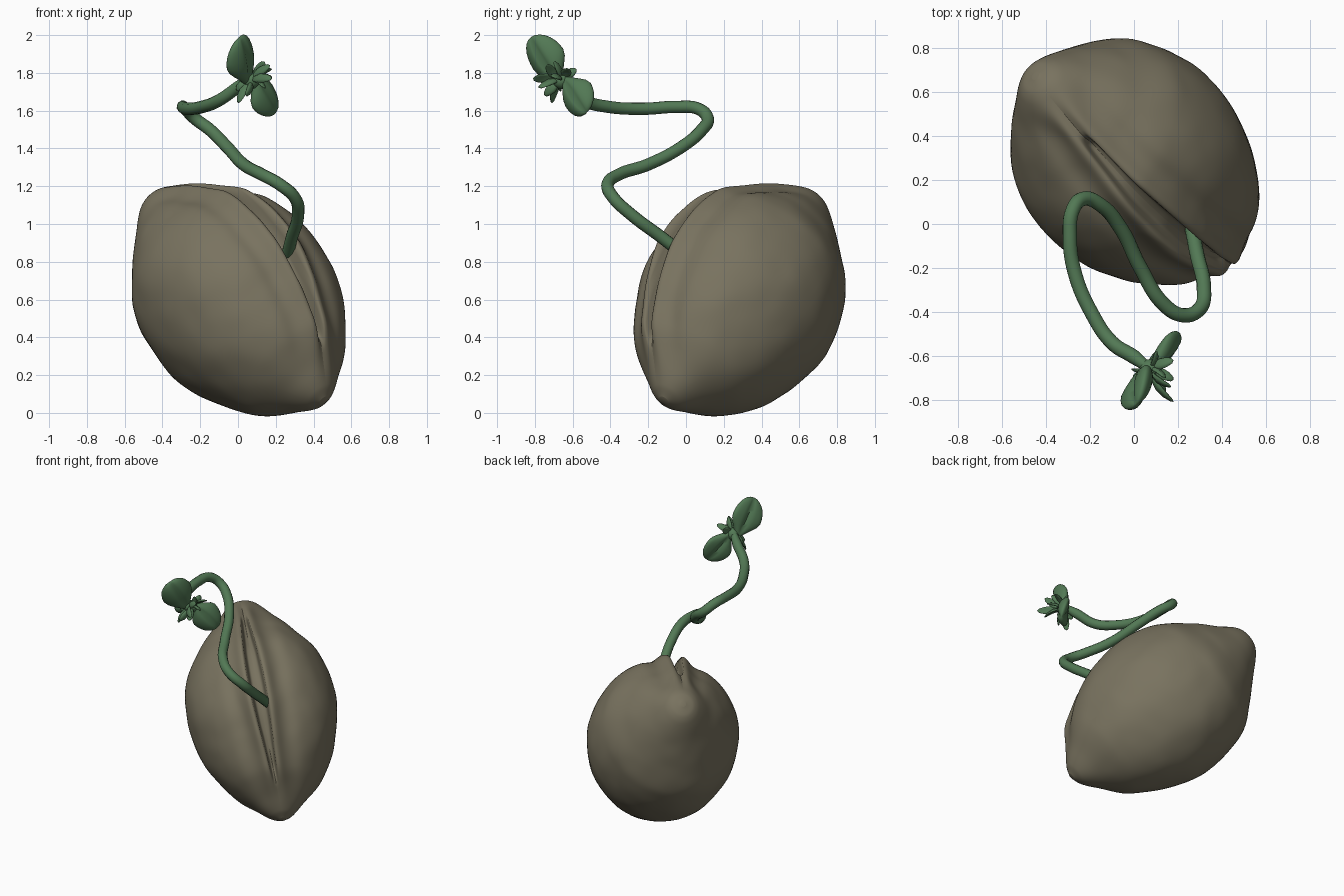
import bpy, bmesh, math, random
from mathutils import Vector, noise

if "Cube" in bpy.data.objects:
    bpy.data.objects.remove(bpy.data.objects["Cube"])
random.seed(4)


def material(name, rgb):
    m = bpy.data.materials.new(name)
    m.use_nodes = True
    m.diffuse_color = (*rgb, 1)
    m.node_tree.nodes["Principled BSDF"].inputs["Base Color"].default_value = (*rgb, 1)
    return m


husk = material("husk brown", (0.19, 0.17, 0.115))
green = material("sprout green", (0.085, 0.19, 0.09))


def add_object(name, bm, mat, angle=60):
    bmesh.ops.recalc_face_normals(bm, faces=bm.faces)
    mesh = bpy.data.meshes.new(name)
    bm.to_mesh(mesh)
    bm.free()
    mesh.materials.append(mat)
    ob = bpy.data.objects.new(name, mesh)
    bpy.context.collection.objects.link(ob)
    bpy.ops.object.select_all(action="DESELECT")
    ob.select_set(True)
    bpy.context.view_layer.objects.active = ob
    bpy.ops.object.shade_smooth_by_angle(angle=math.radians(angle))
    return ob


def interpolate(profile, s):
    """Smooth (Catmull-Rom) lookup in a list of (position, value) pairs."""
    for i in range(len(profile) - 1):
        (x0, y0), (x1, y1) = profile[i], profile[i + 1]
        if s <= x1:
            break
    t = (s - x0) / (x1 - x0)

    def slope(j):
        a, b = profile[max(j - 1, 0)], profile[min(j + 1, len(profile) - 1)]
        return (b[1] - a[1]) / (b[0] - a[0])

    m0, m1 = slope(i) * (x1 - x0), slope(i + 1) * (x1 - x0)
    return ((2*t**3 - 3*t**2 + 1) * y0 + (t**3 - 2*t**2 + t) * m0
            + (3*t**2 - 2*t**3) * y1 + (t**3 - t**2) * m1)


def smooth(a, b, x):
    t = min(max((x - a) / (b - a), 0), 1)
    return t * t * (3 - 2 * t)


# Seed frame: long axis, slit direction, sideways
centre = Vector((0, 0.28, 0.605))
axis = Vector((-0.56, 0.49, 0.665)).normalized()
out = Vector((0.34, -0.6, 0.73))
out = (out - axis * out.dot(axis)).normalized()
side = axis.cross(out)


# Seed husk: lemon-shaped body with a lipped slit along its front edge
def build_seed():
    profile = [(-0.81, 0.03), (-0.78, 0.09), (-0.7, 0.18), (-0.55, 0.335), (-0.3, 0.475),
               (0, 0.54), (0.3, 0.485), (0.5, 0.35), (0.65, 0.22), (0.74, 0.14),
               (0.785, 0.08), (0.8, 0.02)]
    rings, half = 110, 64
    turns = [math.pi * (j / half) ** 1.9 for j in range(half + 1)]
    angles = turns + [-a for a in reversed(turns[1:-1])]
    bm = bmesh.new()
    loops = []
    for i in range(rings + 1):
        s = 0.805 * -math.cos(math.pi * i / rings) - 0.005
        r = interpolate(profile, s)
        open_ = smooth(-0.66, -0.5, s) * (1 - smooth(0.48, 0.6, s))
        lip = smooth(-0.8, -0.55, s) * (1 - smooth(0.62, 0.78, s))
        gap = 0.01 + 0.036 * math.cos(s * 2.1) ** 2
        loop = []
        for a in angles:
            u, w = r * math.cos(a), 0.945 * r * math.sin(a)
            u *= 0.97 if u > 0 else 1.02
            p = centre + axis * s + out * u + side * w
            if u > 0:
                d = abs(w)
                rise = 0.032 * math.exp(-((d - gap - 0.028) / 0.038) ** 2) * lip
                rise -= 0.014 * math.exp(-((d - gap - 0.12) / 0.05) ** 2) * lip
                rise -= 0.085 * (1 - smooth(gap * 0.75, gap + 0.012, d)) * open_
                p += out * rise
            lump = noise.noise(p * 3.2) * 0.012 + noise.noise(p * 8) * 0.004
            p += (out * u + side * w).normalized() * lump * min(1, r * 4)
            loop.append(bm.verts.new(p))
        loops.append(loop)
    n = len(angles)
    for a, b in zip(loops, loops[1:]):
        for j in range(n):
            bm.faces.new((a[j], a[(j + 1) % n], b[(j + 1) % n], b[j]))
    bm.faces.new(loops[0])
    bm.faces.new(loops[-1])
    return add_object("seed_husk", bm, husk, 70)


build_seed()

# Stem: a bevelled curve winding up out of the slit
path = [(.26, .0, .83), (.285, -.13, .93), (.318, -.29, 1.05), (.3, -.385, 1.14),
        (.22, -.415, 1.21), (.13, -.36, 1.26), (.03, -.2, 1.315), (-.06, -.02, 1.41),
        (-.15, .085, 1.5), (-.23, .115, 1.56), (-.278, .065, 1.61), (-.292, -.05, 1.62),
        (-.27, -.22, 1.61), (-.19, -.41, 1.62), (-.1, -.54, 1.655), (0, -.605, 1.725),
        (.06, -.65, 1.77)]
curve = bpy.data.curves.new("stem", "CURVE")
curve.dimensions = "3D"
curve.bevel_depth = 0.033
curve.bevel_resolution = 4
curve.resolution_u = 8
curve.use_fill_caps = True
spline = curve.splines.new("BEZIER")
spline.bezier_points.add(len(path) - 1)
for point, co in zip(spline.bezier_points, path):
    point.co = co
    point.handle_left_type = point.handle_right_type = "AUTO"
    point.radius = 1
spline.bezier_points[-1].radius = 0.7
spline.use_smooth = True
curve.materials.append(green)
bpy.context.collection.objects.link(bpy.data.objects.new("stem", curve))


# Leaf: a flattened sphere, widest past the middle, with a midrib crease
def leaf(name, base, tip, normal, width, thick, power=0.5, bend=0.0, segments=28):
    base, tip = Vector(base), Vector(tip)
    length = tip - base
    direction = length.normalized()
    normal = Vector(normal)
    normal = (normal - direction * normal.dot(direction)).normalized()
    across = direction.cross(normal)
    bm = bmesh.new()
    bmesh.ops.create_uvsphere(bm, u_segments=segments, v_segments=segments // 2, radius=1)
    for v in bm.verts:
        t = (v.co.z + 1) / 2
        spread = 0.4 + 0.6 * smooth(0, power, t)
        x = v.co.x * spread
        crease = 1 - 0.4 * math.exp(-(x / 0.16) ** 2) * smooth(0, 0.3, t)
        y = v.co.y * crease
        arch = bend * length.length * math.sin(math.pi * t) - 0.12 * width * x * x
        v.co = (base + length * t + across * x * width / 2
                + normal * (y * thick / 2 + arch))
    return add_object(name, bm, green)


# Two broad seed leaves on opposite sides of the stem tip
facing = (0.68, -0.68, 0.2)
leaf("seed_leaf_upper", (.045, -.66, 1.74), (.01, -.82, 1.99), facing, 0.22, 0.09)
leaf("seed_leaf_lower", (.08, -.645, 1.78), (.2, -.525, 1.59), facing, 0.2, 0.08)

# Cluster of young leaves between them
tips = [(.18, -.81, 1.77), (.17, -.74, 1.84), (.14, -.7, 1.86), (.18, -.62, 1.82),
        (0, -.71, 1.64), (.04, -.75, 1.68), (.14, -.78, 1.72), (.18, -.71, 1.78),
        (-.01, -.66, 1.71), (.1, -.58, 1.82)]
heart = Vector((.07, -.66, 1.76))
for i, tip in enumerate(tips):
    tilt = Vector((random.uniform(-1, 1), random.uniform(-1, 1), random.uniform(0, 1)))
    leaf(f"young_leaf_{i + 1}", heart, tip, tilt, 0.055, 0.022, 0.5, 0.12, 12)

# Bud joining stem and leaves
bm = bmesh.new()
bmesh.ops.create_icosphere(bm, subdivisions=3, radius=0.045)
bmesh.ops.translate(bm, verts=bm.verts, vec=heart)
add_object("bud", bm, green)
